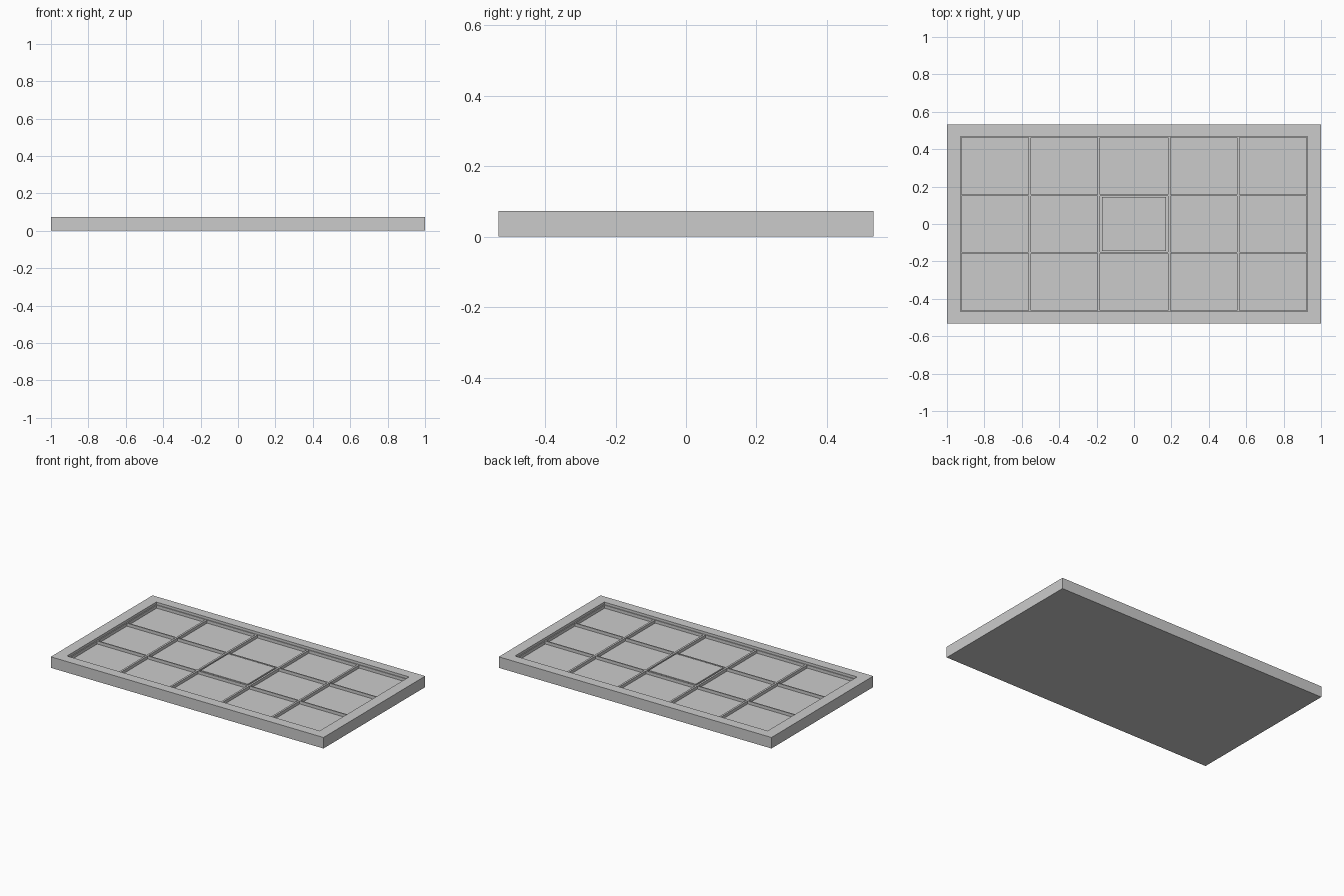
import bpy, bmesh

if "Cube" in bpy.data.objects:
    bpy.data.objects.remove(bpy.data.objects["Cube"])

RIM_TOP, RIB_TOP, FLOOR = 0.073, 0.056, 0.036
OUT_X, OUT_Y = 1.0, 0.533      # outer half sizes
IN_X, IN_Y = 0.927, 0.468      # rim opening half sizes
POC_X, POC_Y = 0.921, 0.463    # pocket area half sizes


def make_object(name, bm):
    bmesh.ops.recalc_face_normals(bm, faces=bm.faces)
    mesh = bpy.data.meshes.new(name)
    bm.to_mesh(mesh)
    bm.free()
    obj = bpy.data.objects.new(name, mesh)
    bpy.context.collection.objects.link(obj)
    return obj


def box(name, x0, x1, y0, y1, z0, z1):
    bm = bmesh.new()
    bmesh.ops.create_cube(bm, size=1)
    for v in bm.verts:
        v.co = (x1 if v.co.x > 0 else x0,
                y1 if v.co.y > 0 else y0,
                z1 if v.co.z > 0 else z0)
    return make_object(name, bm)


def ring(name, ox, oy, ix, iy, z0, z1):
    bm = bmesh.new()
    corners = ((-1, -1), (1, -1), (1, 1), (-1, 1))
    loops = [[bm.verts.new((sx * hx, sy * hy, z)) for sx, sy in corners]
             for hx, hy, z in ((ox, oy, z0), (ox, oy, z1), (ix, iy, z1), (ix, iy, z0))]
    for k in range(4):
        a, b = loops[k], loops[(k + 1) % 4]
        for i in range(4):
            j = (i + 1) % 4
            bm.faces.new((a[i], a[j], b[j], b[i]))
    return make_object(name, bm)


# Outer rim, tray floor and the narrow ledge inside the rim
ring("outer_rim", OUT_X, OUT_Y, IN_X, IN_Y, 0, RIM_TOP)
box("tray_floor", -IN_X, IN_X, -IN_Y, IN_Y, 0, FLOOR)
ring("inner_ledge", IN_X, IN_Y, POC_X, POC_Y, FLOOR, RIB_TOP)

# Ribs dividing the tray into five columns and three rows
col_ribs = [(-0.564, -0.551), (-0.195, -0.182), (0.182, 0.195), (0.551, 0.564)]
for i, (a, b) in enumerate(col_ribs):
    box(f"column_rib_{i}", a, b, -POC_Y, POC_Y, FLOOR, RIB_TOP)
starts = [-POC_X] + [b for a, b in col_ribs]
ends = [a for a, b in col_ribs] + [POC_X]
for i, (a, b) in enumerate(zip(starts, ends)):
    for side, y in (("front", -0.155), ("back", 0.155)):
        box(f"row_rib_{side}_{i}", a, b, y - 0.004, y + 0.004, FLOOR, RIB_TOP)

# Raised block in the centre pocket
box("centre_block", -0.172, 0.172, -0.144, 0.144, FLOOR, RIB_TOP)
